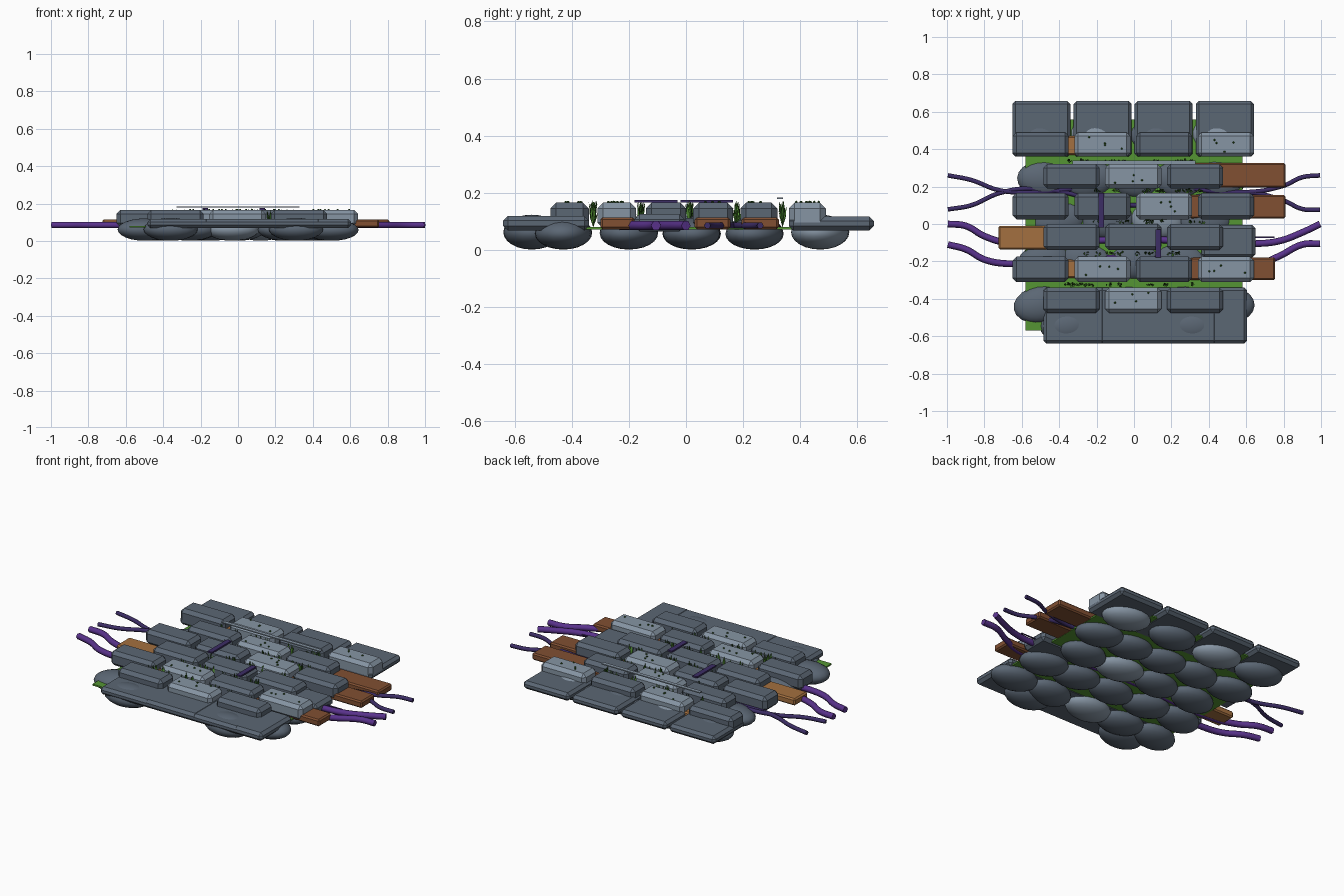
import bpy, bmesh, math, random
from mathutils import Matrix, Vector

random.seed(4)
if "Cube" in bpy.data.objects:
    bpy.data.objects.remove(bpy.data.objects["Cube"])


def material(name, r, g, b):
    m = bpy.data.materials.new(name)
    m.use_nodes = True
    m.diffuse_color = (r, g, b, 1)
    m.node_tree.nodes["Principled BSDF"].inputs["Base Color"].default_value = (r, g, b, 1)
    return m


DARK = material("dark stone", 0.105, 0.135, 0.175)
LIGHT = material("light stone", 0.24, 0.30, 0.37)
BROWN = material("brown wood", 0.22, 0.08, 0.032)
TAN = material("tan wood", 0.37, 0.16, 0.05)
PURPLE = material("purple root", 0.10, 0.032, 0.26)
INDIGO = material("dark purple root", 0.045, 0.026, 0.13)
GREEN = material("moss green", 0.09, 0.30, 0.034)
LEAF = material("dark leaf green", 0.025, 0.10, 0.012)


def add_mesh(name, bm, mat):
    me = bpy.data.meshes.new(name)
    bm.to_mesh(me)
    bm.free()
    me.materials.append(mat)
    ob = bpy.data.objects.new(name, me)
    bpy.context.collection.objects.link(ob)
    return ob


def block(name, x, y, z, mat, chamfer=0.0):
    """Box from (low, high) pairs with an optional single-cut chamfer."""
    bm = bmesh.new()
    bmesh.ops.create_cube(bm, size=1)
    for v in bm.verts:
        for i, (lo, hi) in enumerate((x, y, z)):
            v.co[i] = hi if v.co[i] > 0 else lo
    if chamfer:
        bmesh.ops.bevel(bm, geom=bm.edges[:], offset=chamfer, segments=1, affect='EDGES')
    return add_mesh(name, bm, mat)


# Raised paving blocks, staggered row by row (L = light, D = dark)
ROWS = [(0.36, 0.49, "DLDL"), (0.19, 0.32, "DLD"), (0.025, 0.165, "DDLD"),
        (-0.14, 0.0, "DDD"), (-0.31, -0.175, "DLDL"), (-0.475, -0.34, "DLD")]
light_blocks = []
for lo, hi, tones in ROWS:
    for i, tone in enumerate(tones):
        cx = (i - (len(tones) - 1) / 2) * 0.33 - 0.004
        block("paving_block", (cx - 0.15, cx + 0.15), (lo, hi), (0.075, 0.165),
              LIGHT if tone == "L" else DARK, 0.02)
        if tone == "L":
            light_blocks.append((cx, (lo + hi) / 2))
block("side_slab", (0.36, 0.65), (-0.18, -0.005), (0.065, 0.125), DARK, 0.018)

# Low kerb slabs along the back and front
for i in range(4):
    left = -0.65 + i * 0.327
    block("back_kerb", (left, left + 0.31), (0.36, 0.658), (0.068, 0.117), DARK, 0.016)
    left = -0.485 + i * 0.3
    block("front_kerb", (left, min(left + 0.35, 0.605)), (-0.64, -0.34),
          (0.068, 0.116 + 0.002 * (i % 2)), DARK, 0.016)

# Rounded foundation boulders
BOULDERS = [(0.47, (-0.5, -0.2, 0.12, 0.45)), (0.24, (-0.48, -0.24, 0.0, 0.24, 0.45)),
            (0.02, (-0.4, -0.14, 0.12, 0.38)), (-0.2, (-0.48, -0.25, 0.0, 0.25, 0.48)),
            (-0.43, (-0.5, -0.26, -0.03, 0.25, 0.5)), (-0.54, (-0.36, 0.31))]
for row, (y, xs) in enumerate(BOULDERS):
    for k, x in enumerate(xs):
        rz = 0.061 if row in (0, 5) else random.uniform(0.054, 0.06)
        pale = (row == 0 and k % 2 == 1) or (row in (2, 4) and k == 2)
        bm = bmesh.new()
        place = (Matrix.Translation((x, y, rz + 0.001))
                 @ Matrix.Rotation(random.uniform(-0.25, 0.25), 4, 'Z')
                 @ Matrix.Diagonal((0.145, 0.1, rz, 1)))
        bmesh.ops.create_uvsphere(bm, u_segments=20, v_segments=12, radius=1, matrix=place)
        for f in bm.faces:
            f.smooth = True
        add_mesh("boulder", bm, LIGHT if pale else DARK)

# Moss bed
block("moss_bed", (-0.58, 0.58), (-0.57, 0.56), (0.071, 0.08), GREEN)

# Wooden planks sticking out at the sides
for x, y, mat in [((0.2, 0.81), (0.195, 0.325), BROWN), ((0.3, 0.81), (0.03, 0.155), BROWN),
                  ((0.28, 0.755), (-0.3, -0.18), BROWN), ((-0.725, -0.3), (-0.135, -0.01), TAN),
                  ((-0.42, -0.26), (-0.29, -0.19), TAN), ((-0.42, -0.26), (0.37, 0.47), TAN)]:
    block("plank", x, y, (0.072, 0.114), mat, 0.008)


# Winding roots running right across
def root(name, points, radius, mat):
    cu = bpy.data.curves.new(name, 'CURVE')
    cu.dimensions = '3D'
    cu.bevel_depth = radius
    cu.bevel_resolution = 1
    cu.resolution_u = 6
    cu.use_fill_caps = True
    sp = cu.splines.new('BEZIER')
    sp.bezier_points.add(len(points) - 1)
    for p, (x, y) in zip(sp.bezier_points, points):
        p.co = (x, y, 0.085)
        p.handle_left_type = p.handle_right_type = 'AUTO'
    cu.materials.append(mat)
    bpy.context.collection.objects.link(bpy.data.objects.new(name, cu))


root("upper_root", [(-0.995, 0.26), (-0.87, 0.235), (-0.72, 0.18), (-0.55, 0.17), (0, 0.22),
                    (0.6, 0.17), (0.8, 0.205), (0.9, 0.25), (0.995, 0.26)], 0.012, INDIGO)
root("middle_root", [(-0.995, 0.078), (-0.87, 0.1), (-0.72, 0.165), (-0.55, 0.19), (0, 0.1),
                     (0.6, 0.17), (0.8, 0.125), (0.9, 0.08), (0.995, 0.075)], 0.012, INDIGO)
root("lower_root", [(-0.995, 0), (-0.9, -0.01), (-0.8, -0.065), (-0.68, -0.1), (0, -0.08),
                    (0.65, -0.105), (0.78, -0.09), (0.9, -0.045), (0.995, 0)], 0.018, PURPLE)
root("bottom_root", [(-0.995, -0.11), (-0.9, -0.135), (-0.8, -0.19), (-0.68, -0.212), (0, -0.18),
                     (0.65, -0.22), (0.78, -0.17), (0.9, -0.11), (0.995, -0.105)], 0.018, PURPLE)

# Thin strips lying over the blocks
block("left_strip", (-0.19, -0.16), (-0.02, 0.165), (0.166, 0.175), INDIGO)
block("right_strip", (0.115, 0.145), (-0.18, -0.03), (0.166, 0.175), INDIGO)
block("pale_strip", (-0.33, 0.33), (0.318, 0.34), (0.178, 0.184), LIGHT)
block("side_strip", (0.6, 0.75), (-0.074, -0.066), (0.088, 0.092), INDIGO)


# Leaf tufts growing in the joints
def tufts(name, mat, count):
    bm = bmesh.new()
    for y in (-0.325, -0.158, 0.012, 0.178, 0.338):
        for _ in range(count):
            cx = random.uniform(-0.36, 0.36)
            for _ in range(5):
                a = random.uniform(0, math.tau)
                side = Vector((math.cos(a), math.sin(a), 0)) * 0.007
                lean = Vector((-side.y, side.x, 0)) * random.uniform(0, 2.5)
                base = Vector((cx + random.uniform(-0.015, 0.015), y, 0.078))
                top = base + lean + Vector((0, 0, random.uniform(0.05, 0.095)))
                mid = base.lerp(top, 0.6)
                bm.faces.new([bm.verts.new(p) for p in (base, mid + side, top, mid - side)])
    add_mesh(name, bm, mat)


tufts("leaf_tufts", GREEN, 7)
tufts("dark_leaf_tufts", LEAF, 6)

# Moss specks on the pale blocks
bm = bmesh.new()
for cx, cy in light_blocks:
    for _ in range(4):
        spot = Matrix.Translation((cx + random.uniform(-0.11, 0.11),
                                   cy + random.uniform(-0.04, 0.04), 0.166))
        bmesh.ops.create_icosphere(bm, subdivisions=1, radius=0.006, matrix=spot)
add_mesh("moss_specks", bm, LEAF)
